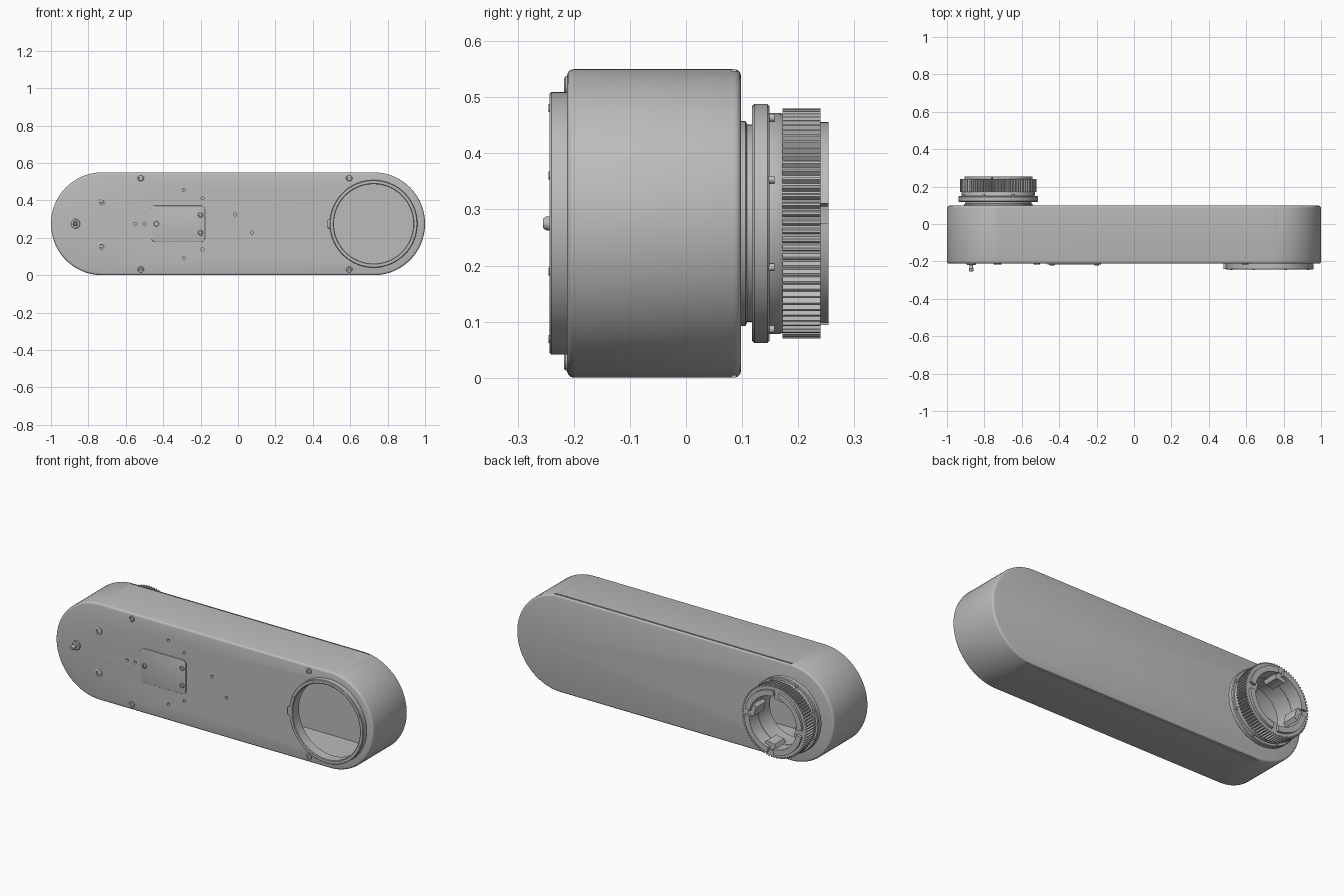
import bpy, bmesh
from math import sin, cos, pi, radians

cube = bpy.data.objects.get("Cube")
if cube:
    bpy.data.objects.remove(cube)

grey = bpy.data.materials.new("light grey metal")
grey.use_nodes = True
grey.diffuse_color = (0.5, 0.5, 0.5, 1)
grey.node_tree.nodes["Principled BSDF"].inputs["Base Color"].default_value = (0.5, 0.5, 0.5, 1)

MID = 0.275      # height of the long axis
END = 0.725      # distance of both end axes from the centre


def finish(name, bm, bevel=0, smooth=True):
    bmesh.ops.recalc_face_normals(bm, faces=bm.faces)
    mesh = bpy.data.meshes.new(name)
    bm.to_mesh(mesh)
    bm.free()
    mesh.materials.append(grey)
    obj = bpy.data.objects.new(name, mesh)
    bpy.context.collection.objects.link(obj)
    bpy.ops.object.select_all(action='DESELECT')
    obj.select_set(True)
    bpy.context.view_layer.objects.active = obj
    if bevel:
        mod = obj.modifiers.new("rounded edges", 'BEVEL')
        mod.width, mod.segments = bevel, 3
        mod.limit_method, mod.angle_limit = 'ANGLE', radians(50)
        bpy.ops.object.modifier_apply(modifier=mod.name)
    if smooth:
        bpy.ops.object.shade_smooth_by_angle(angle=radians(35))
    return obj


def slab(name, outline, y0, y1, bevel=0):
    """Extrude an x-z outline along y."""
    bm = bmesh.new()
    face = bm.faces.new([bm.verts.new((x, y0, z)) for x, z in outline])
    ext = bmesh.ops.extrude_face_region(bm, geom=[face])
    verts = [v for v in ext["geom"] if isinstance(v, bmesh.types.BMVert)]
    bmesh.ops.translate(bm, verts=verts, vec=(0, y1 - y0, 0))
    return finish(name, bm, bevel)


def rounded(cx, cz, hx, hz, r, n=8):
    """Rounded rectangle outline; a stadium when r equals hz."""
    pts = []
    for q, (sx, sz) in enumerate(((1, 1), (-1, 1), (-1, -1), (1, -1))):
        for i in range(n + 1):
            a = (q + i / n) * pi / 2
            p = (cx + sx * (hx - r) + r * cos(a), cz + sz * (hz - r) + r * sin(a))
            if not pts or abs(p[0] - pts[-1][0]) + abs(p[1] - pts[-1][1]) > 1e-5:
                pts.append(p)
    if abs(pts[0][0] - pts[-1][0]) + abs(pts[0][1] - pts[-1][1]) < 1e-5:
        pts.pop()
    return pts


def disc(x, z, r, n=20):
    return [(x + r * cos(2 * pi * i / n), z + r * sin(2 * pi * i / n)) for i in range(n)]


def lathe(name, x, profile, n=96, z=MID):
    """Turn a closed (radius, y) profile; radii may be functions of the step."""
    bm = bmesh.new()
    loops = []
    for i in range(n):
        a = 2 * pi * i / n
        loop = []
        for r, y in profile:
            r = r(i) if callable(r) else r
            loop.append(bm.verts.new((x + r * cos(a), y, z + r * sin(a))))
        loops.append(loop)
    k = len(profile)
    for i in range(n):
        a, b = loops[i], loops[(i + 1) % n]
        for j in range(k):
            bm.faces.new((a[j], a[(j + 1) % k], b[(j + 1) % k], b[j]))
    return finish(name, bm)


def cut(target, cutter):
    mod = target.modifiers.new("cut", 'BOOLEAN')
    mod.operation, mod.solver, mod.object = 'DIFFERENCE', 'EXACT', cutter
    bpy.context.view_layer.objects.active = target
    bpy.ops.object.modifier_apply(modifier=mod.name)
    bpy.data.objects.remove(cutter)


# Hollow housing
housing = slab("housing", rounded(0, MID, 1, MID, MID, 24), -0.212, 0.098, 0.012)
cut(housing, slab("cavity", rounded(0, MID, 0.97, 0.245, 0.245, 24), -0.185, 0.075))
cut(housing, slab("front_opening", disc(END, MID, 0.212, 96), -0.3, -0.1))
cut(housing, slab("back_opening", disc(-END, MID, 0.15, 64), 0, 0.2))

# Cover seam along the top and bottom
for z in (0, 2 * MID):
    cut(housing, slab("seam", rounded(0.02, z, 0.75, 0.008, 0.002, 2), 0.082, 0.089))

# Small drilled holes in the front
holes = [(-0.015, 0.325), (0.075, 0.228), (-0.55, MID), (-0.5, MID)]
for s in (-1, 1):
    holes += [(-0.29, MID + s * 0.182), (-0.19, MID + s * 0.137)]
for x, z in holes:
    cut(housing, slab("drill", disc(x, z, 0.008, 12), -0.25, -0.195))
bpy.ops.object.select_all(action='DESELECT')
housing.select_set(True)
bpy.context.view_layer.objects.active = housing
bpy.ops.object.shade_smooth_by_angle(angle=radians(35))

# Front ring with its locating tab and screws
lathe("front_ring", END, [(0.212, -0.19), (0.212, -0.24), (0.216, -0.243), (0.231, -0.243),
                          (0.234, -0.24), (0.234, -0.19)])
slab("ring_tab", rounded(END - 0.233, MID, 0.014, 0.024, 0.008), -0.241, -0.2, 0.002)
for i in range(8):
    a = (i + 0.5) * pi / 4
    slab("ring_screw", disc(END + 0.223 * cos(a), MID + 0.223 * sin(a), 0.007, 12), -0.245, -0.23)

# Front access plate
slab("access_plate", rounded(-0.32, MID, 0.143, 0.097, 0.022), -0.217, -0.2, 0.002)


def screw(name, x, z, r, y=-0.212):
    lathe(name, x, [(0.0005, y + 0.008), (r, y + 0.008), (r, y - 0.003), (r * 0.85, y - 0.005),
                    (r * 0.5, y - 0.005), (r * 0.45, y), (0.0005, y)], 18, z)


for x, z in ((-0.2, MID + 0.048), (-0.2, MID - 0.048), (-0.437, MID)):
    screw("plate_screw", x, z, 0.014, -0.216)
for s in (-1, 1):
    for x in (-0.52, 0.595):
        screw("cover_screw", x, MID + s * 0.245, 0.017)
    screw("front_bush", -0.73, MID + s * 0.12, 0.022)

# Small knob on the front
lathe("front_knob", -0.87, [(0.0005, -0.2), (0.026, -0.2), (0.026, -0.216), (0.022, -0.219),
                            (0.009, -0.219), (0.009, -0.232), (0.013, -0.238),
                            (0.012, -0.25), (0.008, -0.255), (0.0005, -0.255)], 24)

# Back coupling body: neck, flange and collar
coupling = lathe("coupling_body", -END, [
    (0.148, 0.07), (0.183, 0.07), (0.183, 0.106), (0.176, 0.109), (0.176, 0.118),
    (0.209, 0.118), (0.213, 0.122), (0.213, 0.145), (0.209, 0.149), (0.197, 0.149),
    (0.197, 0.168), (0.193, 0.175), (0.148, 0.175)])
for i in range(8):
    a = (i + 0.5) * pi / 4
    screw("flange_screw", -END + 0.204 * cos(a), MID + 0.204 * sin(a), 0.007, 0.15)

# Knurled lock ring
teeth = lambda i: 0.205 if i % 4 < 2 else 0.196
lathe("knurled_ring", -END, [(0.165, 0.172), (teeth, 0.172), (teeth, 0.24), (0.165, 0.24)], 320)

# Coupling sleeve with inner keys and a notched end
keys = lambda i: 0.128 if i % 24 < 7 else 0.15
lathe("keyed_sleeve", -END, [(keys, 0.15), (0.172, 0.15), (0.172, 0.236), (keys, 0.236)], 96)
for i in range(4):
    bm = bmesh.new()
    rows = []
    for k in range(15):
        a = i * pi / 2 + 0.2 + k * (pi / 2 - 0.2) / 14
        rows.append([bm.verts.new((-END + r * cos(a), y, MID + r * sin(a)))
                     for r, y in ((0.15, 0.23), (0.181, 0.23), (0.181, 0.254), (0.15, 0.254))])
    for p, q in zip(rows, rows[1:]):
        for j in range(4):
            bm.faces.new((p[j], p[(j + 1) % 4], q[(j + 1) % 4], q[j]))
    bm.faces.new(rows[0])
    bm.faces.new(rows[-1][::-1])
    finish("end_claw", bm)
